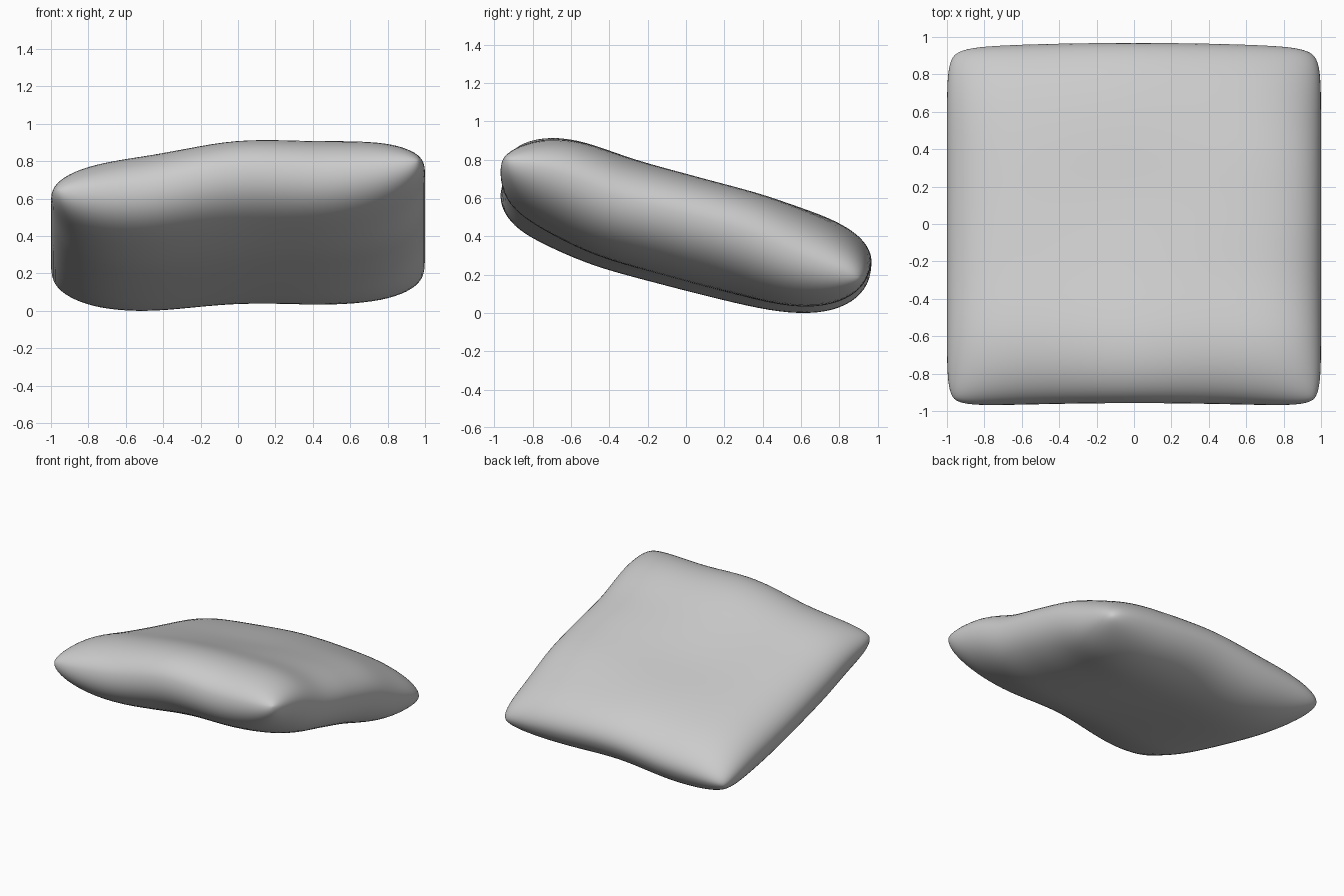
import bpy, bmesh, math
from mathutils import Vector

if "Cube" in bpy.data.objects:
    bpy.data.objects.remove(bpy.data.objects["Cube"])

N = 48                        # grid divisions per side
TOP, UNDER = 0.24, 0.305      # stuffing height above and below the seam
NORMAL = Vector((-0.04, 0.3, 0.95)).normalized()

# seam heights, evenly spaced along each edge (-1 .. 1)
FRONT = [0.66, 0.70, 0.795, 0.785, 0.82]
BACK = [0.18, 0.20, 0.25, 0.23, 0.20]
LEFT = [0.66, 0.60, 0.50, 0.41, 0.33, 0.26, 0.18]
RIGHT = [0.82, 0.75, 0.62, 0.54, 0.45, 0.31, 0.20]


def curve(p, t):
    """Catmull-Rom through evenly spaced values, t in -1..1"""
    s = (t + 1) / 2 * (len(p) - 1)
    i = min(int(s), len(p) - 2)
    f = s - i
    b, c = p[i], p[i + 1]
    a = p[i - 1] if i > 0 else 2 * b - c
    d = p[i + 2] if i + 2 < len(p) else 2 * c - b
    return b + 0.5 * f * (c - a + f * (2*a - 5*b + 4*c - d + f * (3*(b - c) + d - a)))


def seam_surface(a, b):
    """Middle surface blended from the four seam curves, calmer inside"""
    u, v = (a + 1) / 2, (b + 1) / 2
    flat = ((1-u)*(1-v)*FRONT[0] + u*(1-v)*FRONT[-1]
            + (1-u)*v*BACK[0] + u*v*BACK[-1])
    patch = ((1-v)*curve(FRONT, a) + v*curve(BACK, a)
             + (1-u)*curve(LEFT, b) + u*curve(RIGHT, b) - flat)
    return patch + 0.6 * (1 - a*a) * (1 - b*b) * (flat - patch)


def puff(t):
    return math.sqrt(max(0.0, 1 - abs(t) ** 4.5))


def point(a, b, side):
    k = 1 - 0.04 * abs(a * b) ** 12          # rounded corners
    x = a * k
    y = b * k * 0.955 + 0.025 * (1 - a * a) * b * b
    fill = puff(a) * puff(b)
    h = (TOP if side > 0 else UNDER) * fill
    if side > 0:                              # shallow dent on top
        h -= 0.02 * math.exp(-((a + 0.1) ** 2 + (b - 0.1) ** 2) / 0.18) * fill
    return Vector((x, y, seam_surface(a, b))) + NORMAL * h * side


# cushion: two puffed sheets joined along the seam
bm = bmesh.new()
params = [math.sin(math.pi / 2 * (2 * i / N - 1)) for i in range(N + 1)]
top, bottom = {}, {}
for i, a in enumerate(params):
    for j, b in enumerate(params):
        top[i, j] = bm.verts.new(point(a, b, 1))
        edge = i in (0, N) or j in (0, N)
        bottom[i, j] = top[i, j] if edge else bm.verts.new(point(a, b, -1))
for i in range(N):
    for j in range(N):
        ring = [(i, j), (i + 1, j), (i + 1, j + 1), (i, j + 1)]
        bm.faces.new([top[r] for r in ring])
        bm.faces.new([bottom[r] for r in reversed(ring)])

# rest on the ground, centred
for axis in range(3):
    lo = min(v.co[axis] for v in bm.verts)
    hi = max(v.co[axis] for v in bm.verts)
    shift = lo if axis == 2 else (lo + hi) / 2
    for v in bm.verts:
        v.co[axis] -= shift

mesh = bpy.data.meshes.new("cushion")
bm.to_mesh(mesh)
bm.free()
cushion = bpy.data.objects.new("cushion", mesh)
bpy.context.collection.objects.link(cushion)
bpy.context.view_layer.objects.active = cushion
cushion.select_set(True)
bpy.ops.object.shade_smooth_by_angle(angle=math.radians(60))
